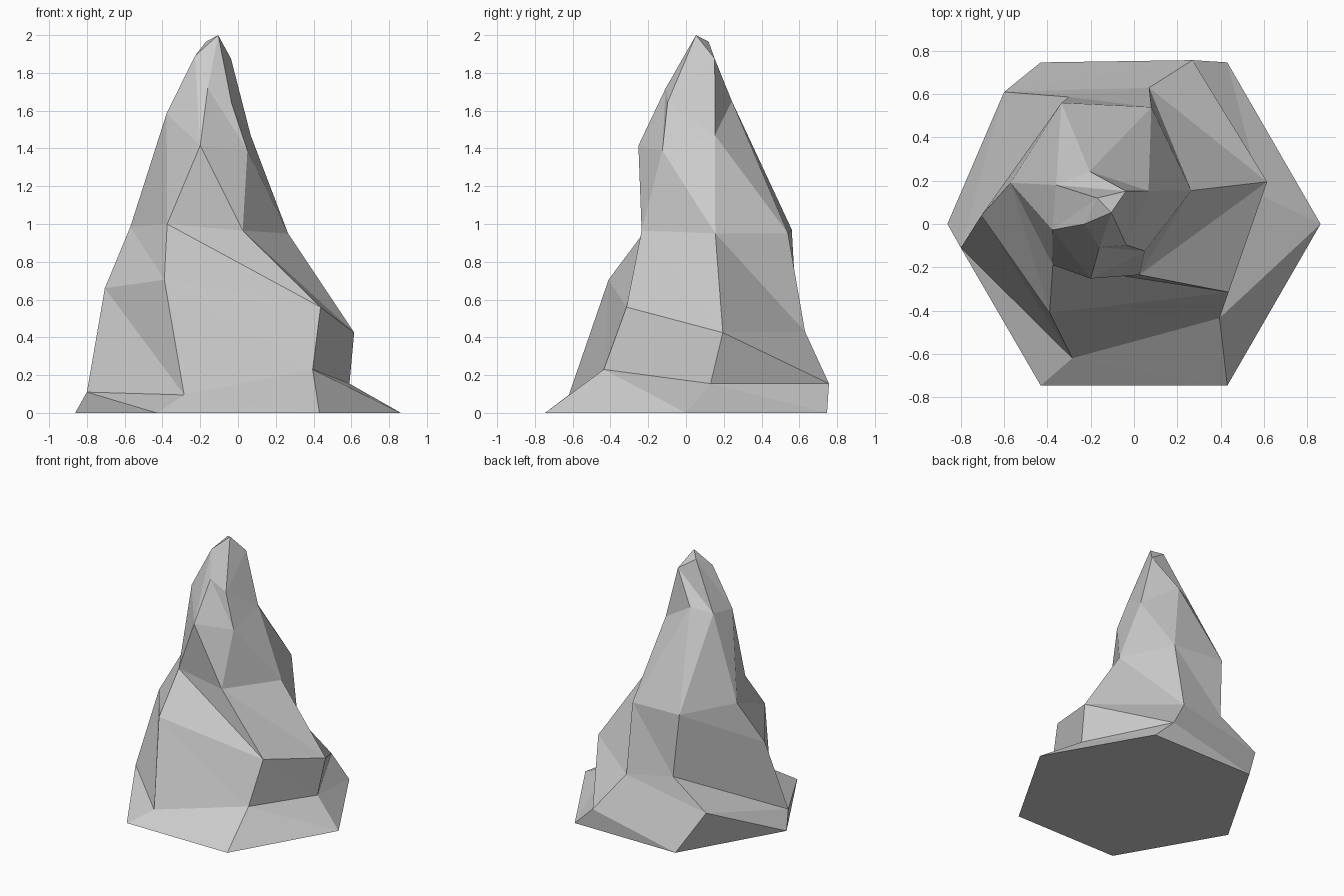
import bpy, bmesh, math

# Jagged six-sided cross-sections, bottom to top (hexagon base comes first)
base = [(0.862 * math.cos(math.radians(180 + 60 * i)),
         0.862 * math.sin(math.radians(180 + 60 * i)), 0.0) for i in range(6)]
rings = [
    base,
    [(-.80, -.11, .11), (-.285, -.62, .095), (.395, -.435, .23),
     (.59, .13, .155), (.27, .757, .155), (-.60, .61, .30)],
    [(-.705, .04, .66), (-.39, -.41, .705), (.437, -.315, .56),
     (.615, .195, .425), (.07, .63, .43), (-.30, .587, .495)],
    [(-.57, .19, .985), (-.375, -.19, 1.0), (.025, -.235, .965),
     (.265, .155, .95), (.08, .54, .95), (-.335, .56, .97)],
    [(-.378, -.027, 1.585), (-.20, -.252, 1.415), (.05, -.125, 1.39),
     (.067, .153, 1.47), (-.205, .243, 1.65), (-.36, .18, 1.617)],
    [(-.228, 0, 1.89), (-.16, -.107, 1.72), (-.035, -.097, 1.645),
     (-.037, .152, 1.875), (-.037, .152, 1.875), (-.17, .12, 1.965)],
]
apex = (-.105, .053, 2.0)

bm = bmesh.new()
loops = [[bm.verts.new(p) for p in ring] for ring in rings]
tip = bm.verts.new(apex)

# Flat underside
bm.faces.new(loops[0][::-1])

# Faceted walls, every quad split along the same diagonal
for low, up in zip(loops, loops[1:]):
    for i in range(6):
        j = (i + 1) % 6
        bm.faces.new((low[i], low[j], up[i]))
        bm.faces.new((low[j], up[j], up[i]))

# Pointed top
for i in range(6):
    bm.faces.new((loops[-1][i], loops[-1][(i + 1) % 6], tip))

bmesh.ops.remove_doubles(bm, verts=bm.verts, dist=0.001)
bmesh.ops.recalc_face_normals(bm, faces=bm.faces)

mesh = bpy.data.meshes.new("rock_spire")
bm.to_mesh(mesh)
bm.free()
bpy.context.collection.objects.link(bpy.data.objects.new("rock_spire", mesh))
